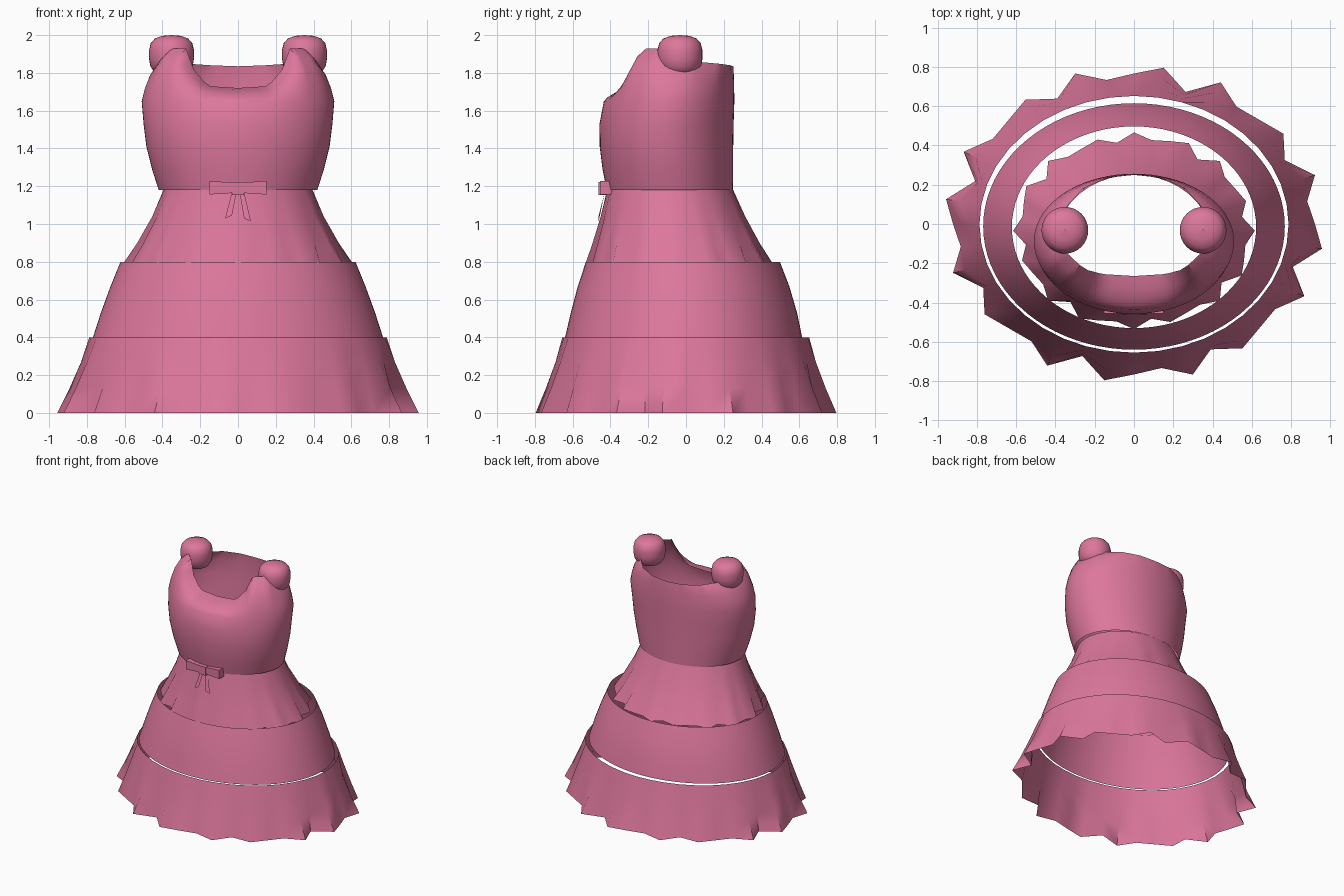
import bpy, math
from mathutils import Vector

if "Cube" in bpy.data.objects:
    bpy.data.objects.remove(bpy.data.objects["Cube"])

pink = bpy.data.materials.new("rose pink")
pink.diffuse_color = (0.72, 0.185, 0.33, 1)
pink.use_nodes = True
pink.node_tree.nodes["Principled BSDF"].inputs["Base Color"].default_value = pink.diffuse_color

# Fold radius factors over a quarter turn, one per 9 degrees
FOLDS = [0.97, 0.94, 1.02, 0.907, 0.99, 0.95, 0.935, 1.025, 0.895, 1.02]


def make(name, verts, faces, angle=40):
    mesh = bpy.data.meshes.new(name)
    mesh.from_pydata(verts, [], faces)
    mesh.materials.append(pink)
    obj = bpy.data.objects.new(name, mesh)
    bpy.context.collection.objects.link(obj)
    bpy.ops.object.select_all(action='DESELECT')
    obj.select_set(True)
    bpy.context.view_layer.objects.active = obj
    bpy.ops.object.shade_smooth_by_angle(angle=math.radians(angle))
    return obj


def loft(name, rings, angle=40):
    """Skin closed rings, listed from bottom to top, counter-clockwise."""
    n = len(rings[0])
    faces = [(r * n + i, r * n + (i + 1) % n, (r + 1) * n + (i + 1) % n, (r + 1) * n + i)
             for r in range(len(rings) - 1) for i in range(n)]
    return make(name, [p for ring in rings for p in ring], faces, angle)


def oval(z, rx, front, back, n, fold=0.0, shift=0):
    """Oval ring between front and back y, with optional folds."""
    cy, ry = (front + back) / 2, (back - front) / 2
    ring = []
    for i in range(n):
        a = 2 * math.pi * i / n
        k = 1 + fold * (FOLDS[(i + shift) % 10] - 1)
        ring.append((rx * k * math.cos(a), cy + ry * k * math.sin(a), z))
    return ring


# Skirt tiers: z, half width, front y, back y, fold strength
loft("bottom_ruffle", [
    oval(0.0, 0.95, -0.79, 0.79, 40, 1.0),
    oval(0.13, 0.892, -0.742, 0.74, 40, 0.62),
    oval(0.27, 0.836, -0.695, 0.692, 40, 0.28),
    oval(0.4, 0.787, -0.655, 0.652, 40)], 60)
loft("middle_tier", [
    oval(0.4, 0.768, -0.64, 0.615, 80),
    oval(0.53, 0.726, -0.61, 0.588, 80),
    oval(0.67, 0.675, -0.573, 0.547, 80),
    oval(0.8, 0.622, -0.53, 0.497, 80)])
loft("top_ruffle", [
    oval(0.78, 0.605, -0.527, 0.458, 40, 0.85, 2),
    oval(0.9, 0.528, -0.49, 0.385, 40, 0.5, 2),
    oval(1.04, 0.452, -0.45, 0.312, 40, 0.2, 2),
    oval(1.18, 0.395, -0.418, 0.25, 40)], 60)

# Bodice: neckline from front centre to back centre (degrees, x, y, z)
NECK = [(0, 0, -0.265, 1.72), (22, 0.16, -0.255, 1.73), (35, 0.235, -0.235, 1.82),
        (45, 0.275, -0.21, 1.93), (65, 0.35, -0.14, 1.93), (85, 0.375, -0.03, 1.88),
        (105, 0.36, 0.07, 1.858), (135, 0.26, 0.18, 1.848), (160, 0.14, 0.235, 1.84),
        (180, 0, 0.25, 1.835)]


def neckline(a):
    """Neckline point at angle a, counter-clockwise from +x."""
    d = (math.degrees(a) + 90) % 360
    side = 1 if d <= 180 else -1
    d = d if d <= 180 else 360 - d
    for p, q in zip(NECK, NECK[1:]):
        if d <= q[0] + 1e-6:
            v = Vector(p[1:]).lerp(Vector(q[1:]), (d - p[0]) / (q[0] - p[0]))
            return Vector((side * v.x, v.y, v.z))


N = 72
rows = [oval(1.18, 0.42, -0.42, 0.25, N), oval(1.29, 0.455, -0.442, 0.25, N),
        oval(1.41, 0.485, -0.457, 0.25, N), oval(1.53, 0.5, -0.458, 0.252, N),
        oval(1.65, 0.51, -0.435, 0.256, N)]
neck = [neckline(2 * math.pi * i / N) for i in range(N)]
for flat, rise in ((0.12, 0.3), (0.32, 0.6), (0.62, 0.85), (1, 1)):
    rows.append([(b[0] + (t.x - b[0]) * flat, b[1] + (t.y - b[1]) * flat,
                  b[2] + (t.z - b[2]) * rise) for b, t in zip(rows[4], neck)])
loft("bodice", rows, 60)

# Puff sleeves
PUFF = [(0.002, 1.775), (0.05, 1.78), (0.088, 1.8), (0.112, 1.835), (0.119, 1.875), (0.119, 1.92),
        (0.11, 1.957), (0.088, 1.982), (0.05, 1.996), (0.002, 2.0)]
for side, label in ((-1, "left"), (1, "right")):
    loft(label + "_puff_sleeve", [
        [(side * 0.352 + r * math.cos(2 * math.pi * i / 32),
          -0.032 + r * math.sin(2 * math.pi * i / 32), z) for i in range(32)]
        for r, z in PUFF], 60)


# Bow at the waist
def box(name, x0, x1, h0, h1, zc, y0, y1):
    """Box along x whose half height goes from h0 to h1."""
    v = [(x, y, zc + s * h) for x, h in ((x0, h0), (x1, h1))
         for y, s in ((y0, -1), (y1, -1), (y1, 1), (y0, 1))]
    f = [(0, 4, 5, 1), (1, 5, 6, 2), (2, 6, 7, 3), (3, 7, 4, 0), (0, 1, 2, 3), (7, 6, 5, 4)]
    return make(name, v, f, 30)


box("bow_knot", -0.032, 0.032, 0.034, 0.034, 1.188, -0.462, -0.41)
box("bow_left_loop", -0.152, -0.03, 0.036, 0.028, 1.192, -0.456, -0.39)
box("bow_right_loop", 0.03, 0.15, 0.028, 0.036, 1.192, -0.456, -0.39)

# Ribbon tails lying on the skirt
for side, label in ((-1, "left"), (1, "right")):
    top, low = 0.02 * side, 0.05 * side
    v = [(low - 0.018, -0.462, 1.03), (low + 0.018, -0.462, 1.03 - 0.015 * side),
         (top + 0.012, -0.43, 1.17), (top - 0.012, -0.43, 1.17)]
    make(label + "_ribbon_tail", v, [(0, 1, 2, 3)])
